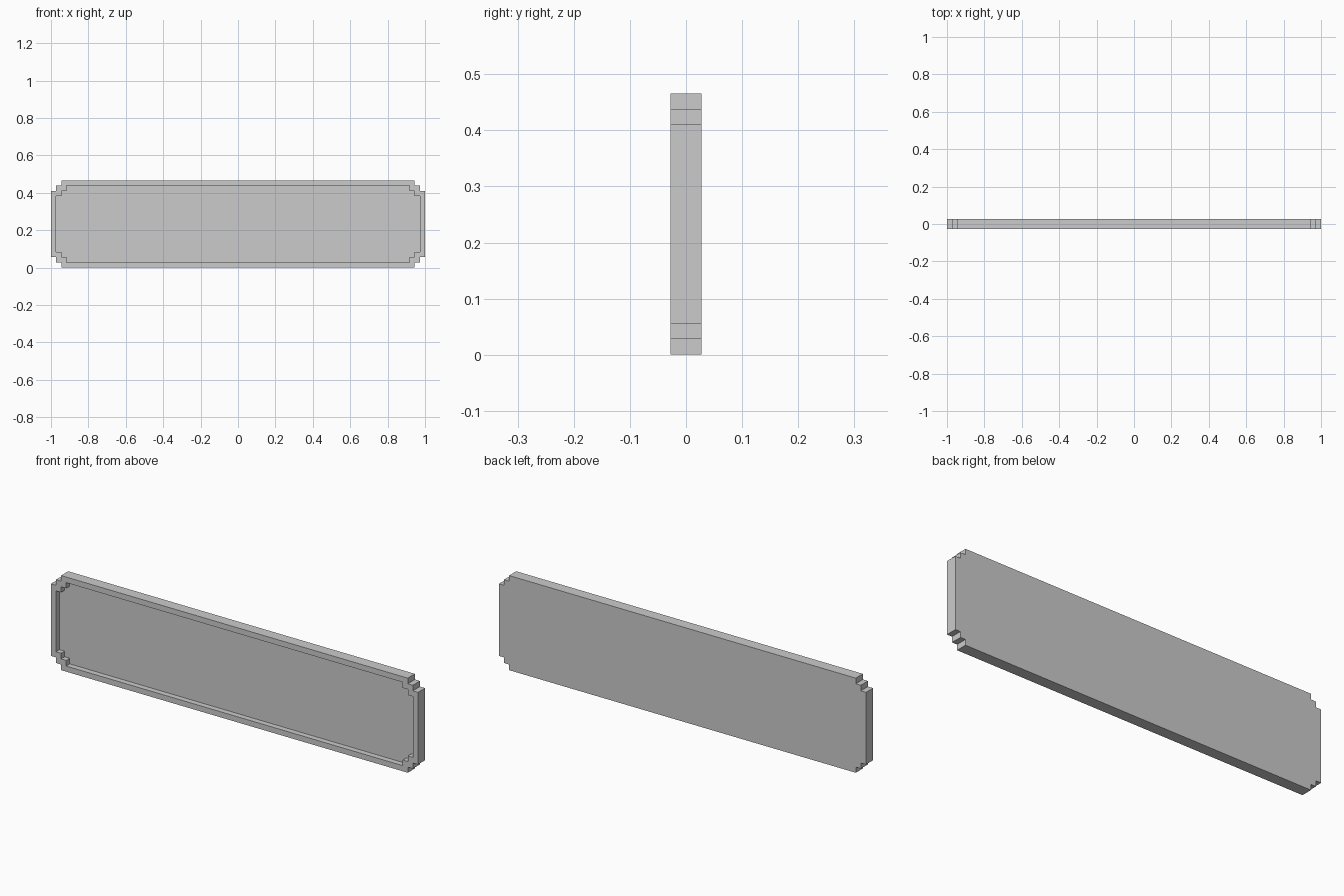
import bpy, bmesh

if "Cube" in bpy.data.objects:
    bpy.data.objects.remove(bpy.data.objects["Cube"])

U = 0.0277          # corner step, rim width and recess depth
W, H = 1.0, 0.233   # half width, half height
Y = 0.0277          # half thickness


def stepped_loop(bm, w, h, y):
    """Rectangle outline with two-step notched corners."""
    q = [(w, h - 2*U), (w - U, h - 2*U), (w - U, h - U), (w - 2*U, h - U), (w - 2*U, h)]
    pts = []
    for sx, sz in ((1, 1), (-1, 1), (-1, -1), (1, -1)):
        corner = q if sx * sz > 0 else q[::-1]
        pts += [(sx * x, sz * z) for x, z in corner]
    return [bm.verts.new((x, y, z + H)) for x, z in pts]


bm = bmesh.new()
# back outline, front outline, rim inner edge, recess floor edge
loops = [stepped_loop(bm, W, H, Y),
         stepped_loop(bm, W, H, -Y),
         stepped_loop(bm, W - U, H - U, -Y),
         stepped_loop(bm, W - U, H - U, -Y + U)]
for a, b in zip(loops, loops[1:]):
    n = len(a)
    for i in range(n):
        j = (i + 1) % n
        bm.faces.new((a[i], a[j], b[j], b[i]))
bm.faces.new(loops[0])    # back panel
bm.faces.new(loops[-1])   # recessed front panel
bmesh.ops.recalc_face_normals(bm, faces=bm.faces)

mesh = bpy.data.meshes.new("sign_plate")
bm.to_mesh(mesh)
bm.free()
bpy.context.collection.objects.link(bpy.data.objects.new("sign_plate", mesh))
